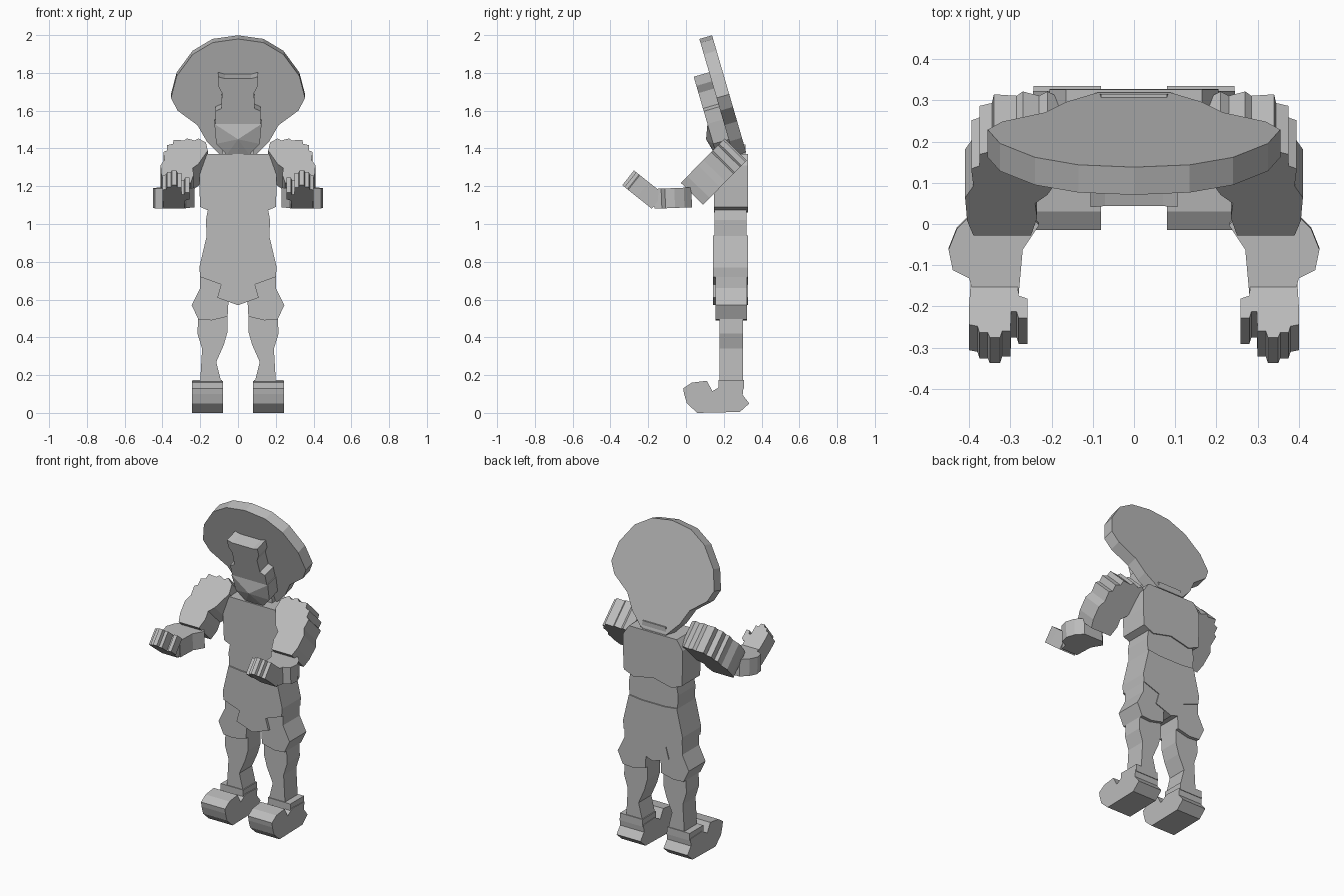
import bpy
import bmesh
from mathutils import Vector

cube = bpy.data.objects.get("Cube")
if cube:
    bpy.data.objects.remove(cube, do_unlink=True)

grey = bpy.data.materials.new("plain grey")
grey.use_nodes = True
grey.diffuse_color = (0.5, 0.5, 0.5, 1)
grey.node_tree.nodes["Principled BSDF"].inputs["Base Color"].default_value = (0.5, 0.5, 0.5, 1)


def both(half):
    """Complete a right-hand half outline with its mirror image."""
    return half + [(-x, v) for x, v in reversed(half) if x]


def plate(name, outline, origin, up, thick, side=1, across=(1, 0, 0), bulge=0):
    """Extrude an outline, drawn on the across/up plane, by equal amounts each way."""
    across, up, origin = Vector(across), Vector(up).normalized(), Vector(origin)
    depth = across.cross(up) * thick / 2
    bm = bmesh.new()
    rings = [[bm.verts.new(origin + across * a + up * b + d) for a, b in outline]
             for d in (depth, -depth)]
    front = bm.faces.new(rings[0])
    bm.faces.new(rings[1][::-1])
    n = len(outline)
    for i in range(n):
        j = (i + 1) % n
        bm.faces.new((rings[0][i], rings[1][i], rings[1][j], rings[0][j]))
    if bulge:
        tip = bmesh.ops.poke(bm, faces=[front])["verts"][0]
        tip.co += depth.normalized() * bulge
    for v in bm.verts:
        v.co.x *= side
    bmesh.ops.recalc_face_normals(bm, faces=bm.faces)
    mesh = bpy.data.meshes.new(name)
    bm.to_mesh(mesh)
    bm.free()
    mesh.materials.append(grey)
    obj = bpy.data.objects.new(name, mesh)
    bpy.context.collection.objects.link(obj)
    return obj


UP = (0, 0, 1)
LEAN = (0, -0.28, 0.96)

# Hat brim and face lean forward together
plate("hat", both([(.09, 0), (.165, .08), (.215, .17), (.32, .25), (.355, .32),
                   (.325, .44), (.24, .56), (.135, .625), (0, .645)]),
      (0, .285, 1.37), LEAN, .07)
plate("face", both([(.11, .16), (.12, .19), (.12, .26), (.088, .275), (.085, .36),
                    (.105, .40), (.105, .45), (.07, .44)]),
      (0, .21, 1.36), LEAN, .09)
plate("chin", both([(0, 0), (.06, .02), (.115, .08), (.125, .19)]),
      (0, .21, 1.36), LEAN, .09, bulge=.03)

# Trunk
plate("neck", both([(.09, 1.3), (.08, 1.42)]), (0, .265, 0), UP, .1)
plate("chest", both([(0, 1.09), (.13, 1.06), (.2, 1.09), (.205, 1.2), (.205, 1.31), (.165, 1.37)]),
      (0, .237, 0), UP, .18)
plate("waist", both([(.165, .92), (.17, 1.02), (.155, 1.1)]), (0, .235, 0), UP, .17)
plate("hips", both([(0, .57), (.11, .61), (.09, .68), (.2, .72), (.205, .77),
                    (.165, .94), (.08, .93)]),
      (0, .235, 0), UP, .185)

# Shapes shared by both sides
thigh = [(.2, .75), (.2, .66), (.245, .57), (.21, .495), (.14, .49), (.055, .51),
         (.05, .6), (.09, .72)]
shin = [(.21, .51), (.215, .42), (.19, .34), (.2, .17), (.09, .17), (.115, .27),
        (.075, .36), (.055, .43), (.055, .51)]
ankle = [(.085, .13), (.24, .13), (.24, .175), (.085, .175)]
foot = [(-.015, .13), (.03, .16), (.11, .17), (.14, .115), (.19, .145), (.305, .14),
        (.3, .095), (.335, .05), (.285, .005), (.06, 0), (.005, .05), (-.01, .1)]
upper_arm = [(.16, .09), (.17, .03), (.21, 0), (.23, .015), (.27, 0), (.285, .015),
             (.34, .01), (.345, .04), (.375, .05), (.375, .09), (.395, .1), (.39, .16),
             (.41, .2), (.405, .28), (.39, .33), (.25, .33), (.235, .27), (.24, .22), (.21, .19)]
forearm = [(.23, 0), (.25, -.03), (.27, -.06), (.28, -.17), (.39, -.17), (.4, -.13),
           (.44, -.11), (.45, -.06), (.43, -.01), (.39, .03), (.26, .03)]
hand = [(.285, 0), (.395, 0), (.4, .1), (.4, .16), (.38, .165), (.375, .185), (.355, .185),
        (.35, .2), (.325, .2), (.32, .18), (.3, .18), (.298, .12), (.285, .12),
        (.28, .14), (.258, .14), (.258, .08), (.28, .07)]

for word, s in (("left", 1), ("right", -1)):
    # Legs
    plate(word + "_thigh", thigh, (0, .24, 0), UP, .165, s)
    plate(word + "_shin", shin, (0, .24, 0), UP, .125, s)
    plate(word + "_ankle", ankle, (0, .24, 0), UP, .135, s)
    plate(word + "_foot", foot, (.162, 0, 0), UP, .165, s, across=(0, 1, 0))
    # Arms reach forward: down to the elbow, level, then hands raised
    plate(word + "_upper_arm", upper_arm, (0, .263, 1.395), (0, -.7, -.71), .165, s)
    plate(word + "_forearm", forearm, (0, 0, 1.14), (0, 1, .04), .105, s)
    plate(word + "_hand", hand, (0, -.15, 1.12), (0, -.78, .62), .1, s)
